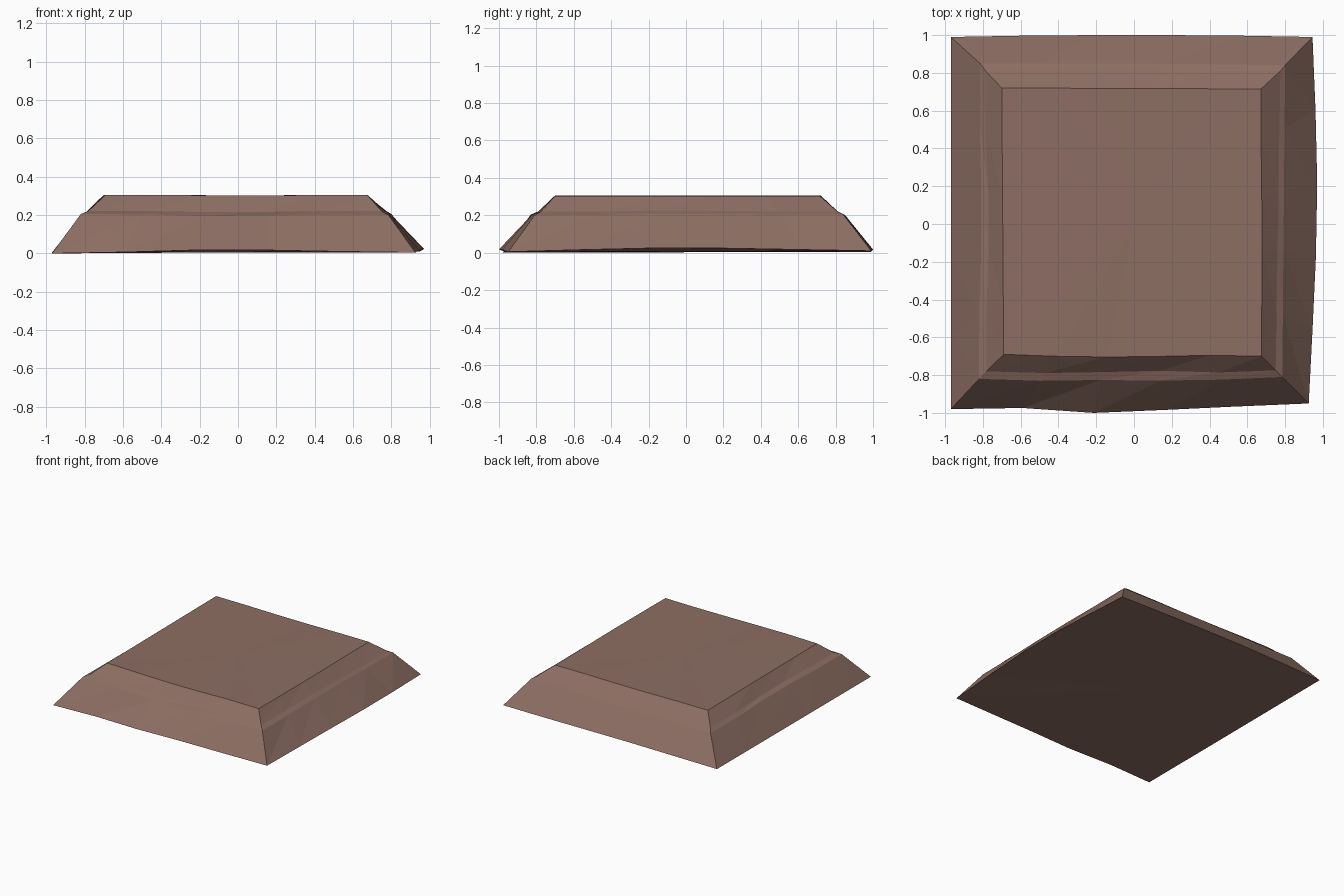
import bpy
import bmesh
from mathutils import Vector

default = bpy.data.objects.get("Cube")
if default:
    bpy.data.objects.remove(default, do_unlink=True)

# Single stone colour
stone = bpy.data.materials.new("dusty brown stone")
stone.use_nodes = True
colour = (0.266, 0.156, 0.125, 1.0)
stone.diffuse_color = colour
stone.node_tree.nodes["Principled BSDF"].inputs["Base Color"].default_value = colour

OUTWARD = [Vector((0, -1, 0)), Vector((1, 0, 0)), Vector((0, 1, 0)), Vector((-1, 0, 0))]
STRAIGHT = [0, 0, 0, 0]


def ring(bm, corners, bulges, lifts):
    """Closed loop through four corners, each side worn out of true."""
    verts = []
    for side in range(4):
        a, b = Vector(corners[side]), Vector(corners[(side + 1) % 4])
        verts.append(bm.verts.new(a))
        for k in range(4):
            p = a.lerp(b, (k + 1) / 5) + OUTWARD[side] * bulges[side][k]
            p.z += lifts[side][k]
            verts.append(bm.verts.new(p))
    return verts


def fan(bm, loop, centre, flip):
    """Close a loop with triangles around a central point."""
    c = bm.verts.new(centre)
    for a, b in zip(loop, loop[1:] + loop[:1]):
        bm.faces.new((b, a, c) if flip else (a, b, c))


bm = bmesh.new()

# Uneven base outline
base = ring(bm,
            [(-0.97, -0.98, 0.0), (0.925, -0.95, 0.005), (0.945, 0.99, 0.01), (-0.97, 0.99, 0.005)],
            [[0, 0.032, 0.022, 0.01], [0.016, 0.03, 0.033, 0.02],
             [0.007, 0.01, 0.01, 0.007], STRAIGHT],
            [[0.006, 0.016, 0.014, 0.006], [0.01, 0.018, 0.016, 0.008],
             [0.004, 0.008, 0.01, 0.006], STRAIGHT])

# Outer lip of the narrow step
ledge_outer = ring(bm,
                   [(-0.82, -0.82, 0.205), (0.785, -0.81, 0.2), (0.80, 0.84, 0.205), (-0.815, 0.85, 0.2)],
                   [[0.012, 0.01, 0.015, 0.012], STRAIGHT, [0.003, 0.004, 0.004, 0.002],
                    [0, -0.008, -0.008, 0]],
                   [[0, -0.008, -0.004, 0], [0, 0.005, 0.005, 0], STRAIGHT, [0, 0.006, 0.006, 0]])

# Inner lip of the step
ledge_inner = ring(bm,
                   [(-0.78, -0.78, 0.222), (0.75, -0.775, 0.22), (0.775, 0.81, 0.22), (-0.785, 0.81, 0.222)],
                   [[0.01, 0.006, 0, 0.01], STRAIGHT, STRAIGHT, [0, -0.012, -0.012, 0]],
                   [[0, -0.006, -0.004, 0], [0, 0.006, 0.004, 0], STRAIGHT, STRAIGHT])

# Nearly straight top rim
top = ring(bm,
           [(-0.69, -0.69, 0.306), (0.675, -0.70, 0.304), (0.672, 0.715, 0.304), (-0.70, 0.72, 0.306)],
           [[0.008, 0.01, 0.005, -0.003], [0.002, 0.004, 0.003, 0], STRAIGHT, STRAIGHT],
           [[0, -0.003, -0.003, 0], STRAIGHT, [0, -0.003, -0.003, 0], STRAIGHT])

# Sloping walls between loops, split into facets
for lower, upper in ((base, ledge_outer), (ledge_outer, ledge_inner), (ledge_inner, top)):
    for i in range(len(lower)):
        j = (i + 1) % len(lower)
        bm.faces.new((lower[i], lower[j], upper[j]))
        bm.faces.new((lower[i], upper[j], upper[i]))

# Top slab and underside
fan(bm, top, (0, 0, 0.302), False)
fan(bm, base, (0, 0, 0.006), True)

mesh = bpy.data.meshes.new("stepped_stone_slab")
bm.to_mesh(mesh)
bm.free()
mesh.materials.append(stone)
slab = bpy.data.objects.new("stepped_stone_slab", mesh)
bpy.context.scene.collection.objects.link(slab)
